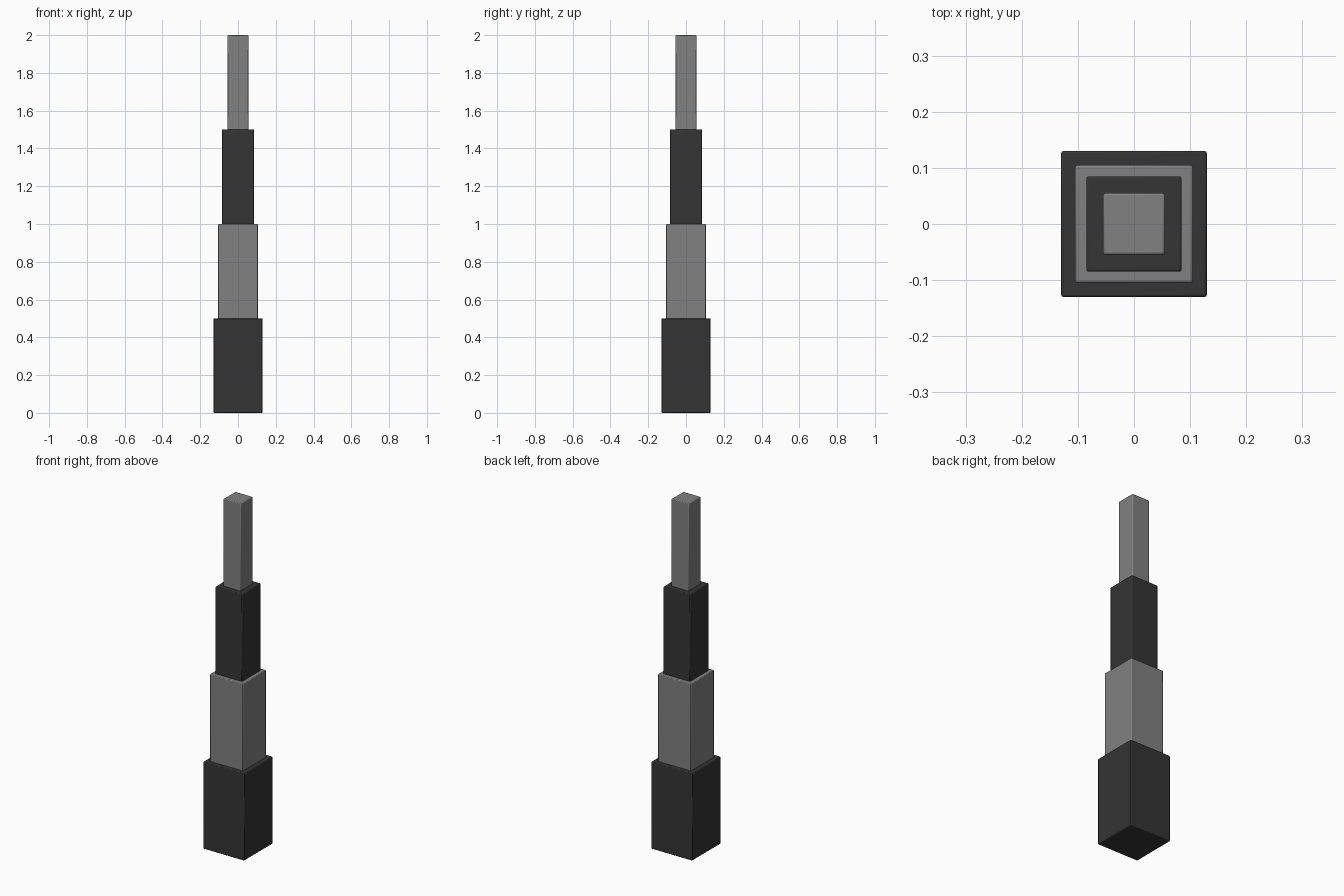
import bpy

if "Cube" in bpy.data.objects:
    bpy.data.objects.remove(bpy.data.objects["Cube"])


def material(name, value):
    mat = bpy.data.materials.new(name)
    mat.diffuse_color = (value, value, value, 1)
    mat.use_nodes = True
    mat.node_tree.nodes["Principled BSDF"].inputs["Base Color"].default_value = mat.diffuse_color
    return mat


dark = material("dark_metal", 0.035)
light = material("light_metal", 0.22)


def section(name, width, z0, z1, mat):
    bpy.ops.mesh.primitive_cube_add(size=1, location=(0, 0, (z0 + z1) / 2))
    ob = bpy.context.object
    ob.name = name
    ob.scale = (width, width, z1 - z0)
    bpy.ops.object.transform_apply(location=False, rotation=False, scale=True)
    ob.data.materials.append(mat)
    # Softened edges
    bevel = ob.modifiers.new("edge_bevel", "BEVEL")
    bevel.width = 0.004
    bevel.segments = 2
    bpy.ops.object.shade_smooth_by_angle()


# Telescoping sections, each seated slightly into the one below
STEP = 0.5
SEAT = 0.01
stages = [("base_section", 0.26, dark), ("lower_section", 0.21, light),
          ("upper_section", 0.17, dark), ("tip_section", 0.11, light)]
for i, (name, width, mat) in enumerate(stages):
    section(name, width, i * STEP - (SEAT if i else 0), (i + 1) * STEP, mat)
